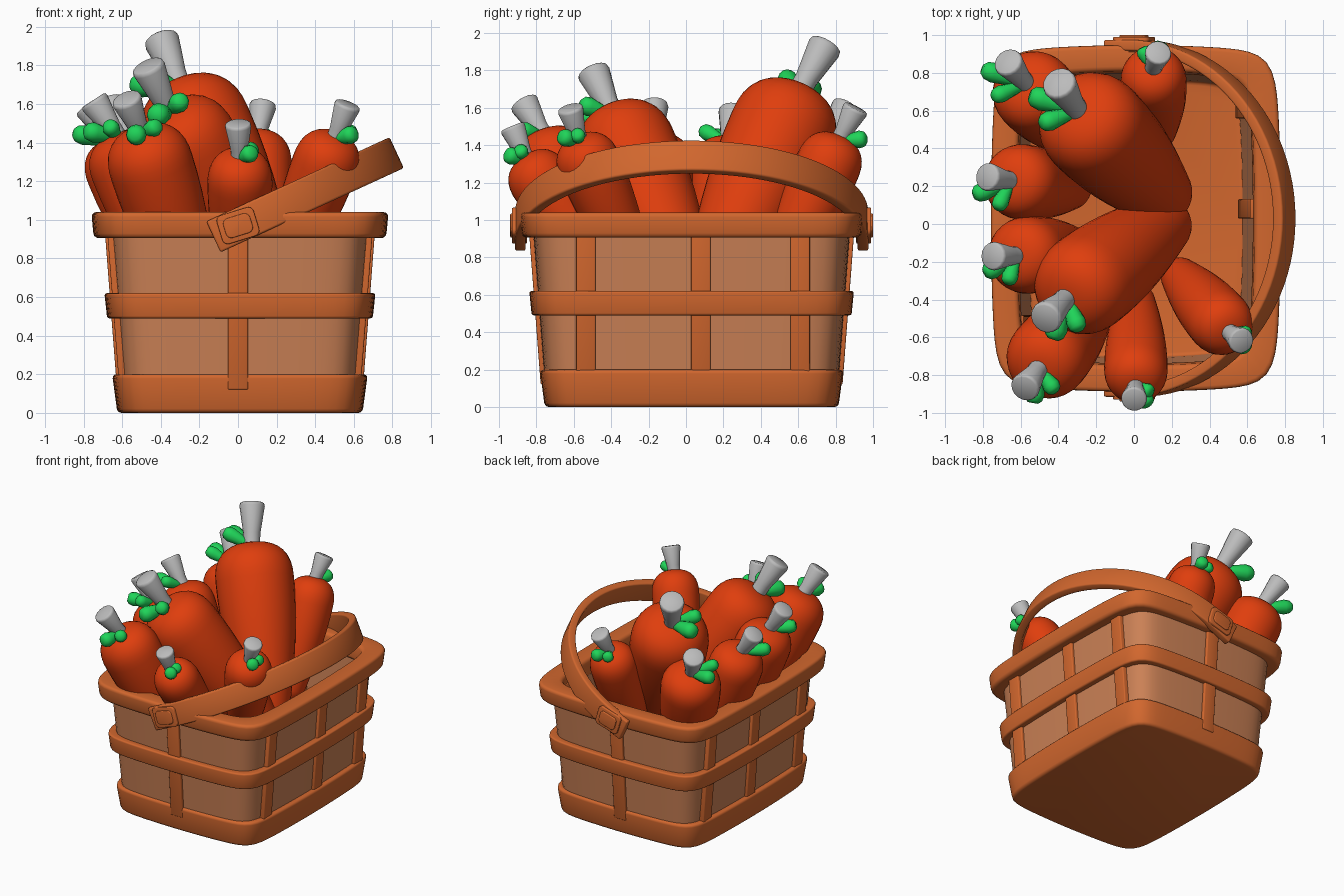
import bpy, bmesh, math
from mathutils import Vector, Matrix

if "Cube" in bpy.data.objects:
    bpy.data.objects.remove(bpy.data.objects["Cube"])

CX, CY = 0.01, 0.03      # basket centre


def material(name, rgb):
    m = bpy.data.materials.new(name)
    m.diffuse_color = (*rgb, 1)
    m.use_nodes = True
    m.node_tree.nodes["Principled BSDF"].inputs["Base Color"].default_value = m.diffuse_color
    return m


WOOD = material("orange_wood", (0.64, 0.135, 0.027))
PANEL = material("pale_wood", (0.60, 0.22, 0.092))
CARROT = material("carrot_orange", (0.74, 0.048, 0.004))
GREEN = material("leaf_green", (0.014, 0.66, 0.10))
GREY = material("stem_grey", (0.50, 0.50, 0.50))


def finish(name, bm, mat, bevel=0.0, angle=40):
    """Turn a bmesh into a bevelled, smooth-by-angle object."""
    bmesh.ops.recalc_face_normals(bm, faces=bm.faces)
    me = bpy.data.meshes.new(name)
    bm.to_mesh(me)
    bm.free()
    me.materials.append(mat)
    ob = bpy.data.objects.new(name, me)
    bpy.context.collection.objects.link(ob)
    bpy.ops.object.select_all(action='DESELECT')
    bpy.context.view_layer.objects.active = ob
    ob.select_set(True)
    if bevel:
        mod = ob.modifiers.new("bevel", 'BEVEL')
        mod.width, mod.segments = bevel, 3
        mod.limit_method, mod.angle_limit = 'ANGLE', math.radians(40)
        bpy.ops.object.modifier_apply(modifier=mod.name)
    bpy.ops.object.shade_smooth_by_angle(angle=math.radians(angle))
    return ob


def loft(name, rings, mat, cyclic=False, caps=False, bevel=0.0, angle=40):
    """Skin a list of point rings."""
    bm = bmesh.new()
    vs = [[bm.verts.new(p) for p in r] for r in rings]
    n = len(vs[0])
    pairs = list(zip(vs, vs[1:])) + ([(vs[-1], vs[0])] if cyclic else [])
    for a, b in pairs:
        for i in range(n):
            j = (i + 1) % n
            bm.faces.new((a[i], a[j], b[j], b[i]))
    if caps:
        bm.faces.new(vs[0])
        bm.faces.new(vs[-1])
    return finish(name, bm, mat, bevel, angle)


def outline(hx, hy, z, n=128):
    """Rounded rectangle with gently bulging sides."""
    pts = []
    for i in range(n):
        a = 2 * math.pi * i / n
        c, s = math.cos(a), math.sin(a)
        r = (abs(c) ** 10 + abs(s) ** 10) ** -0.1
        u, v = c * r, s * r
        pts.append((CX + hx * u * (1 - .04 * v * v), CY + hy * v * (1 - .04 * u * u), z))
    return pts


# ---- basket body: walls, bottom tray, middle band, rim
def band(name, lo, hi, thick, mat, bevel):
    inner = [(x - thick, y - thick, z) for x, y, z in (hi, lo)]
    loft(name, [outline(*p) for p in (lo, hi, *inner)], mat, cyclic=True, bevel=bevel)


band("basket_wall", (.615, .785, .12), (.68, .85, .97), .05, PANEL, 0)
band("middle_band", (.688, .855, .49), (.702, .868, .62), .06, WOOD, .012)
band("rim", (.757, .905, .905), (.77, .92, 1.04), .14, WOOD, .025)
loft("bottom_tray", [outline(*p) for p in
     ((.635, .785, 0), (.662, .812, .2), (.58, .74, .2), (.575, .735, .1))],
     WOOD, caps=True, bevel=.022)


# ---- upright slats following the sloping walls
def slat(name, axis, sign, off):
    rings = []
    for z in (.12, .97):
        t = (z - .12) / .85
        hx, hy = .615 + .065 * t, .785 + .065 * t
        main, cross = (hx, hy) if axis == 'x' else (hy, hx)
        d = main * (1 - .04 * (off / cross) ** 2)
        ring = []
        for dd, w in ((d - .075, -.052), (d + .022, -.052), (d + .022, .052), (d - .075, .052)):
            p = (sign * dd, off + w) if axis == 'x' else (off + w, sign * dd)
            ring.append((CX + p[0], CY + p[1], z))
        rings.append(ring)
    loft(name, rings, WOOD, caps=True, bevel=.008)


for s in (-1, 1):
    for k, off in enumerate((-.565, .05, .58)):
        slat(f"side_slat_{k}_{s}", 'x', s, off)
    slat(f"end_slat_{s}", 'y', s, -.01)

# ---- tilted hoop handle, swept in its own plane then rotated about the pins
TILT = Matrix.Translation((0, CY, .97)) @ Matrix.Rotation(-math.radians(24.7), 4, 'Y')
path = [(-.14, -1), (-.07, -1)]
path += [(math.sin(a), -math.cos(a)) for a in (math.pi * i / 48 for i in range(49))]
path += [(-.07, 1), (-.14, 1)]
rings = []
for u, v in path:
    ring = []
    for inset, w in ((0, -.088), (0, .088), (.058, .088), (.058, -.088)):
        uu = u * (.905 - inset) if u > 0 else u
        ring.append(TILT @ Vector((uu, v * (.945 - inset), w)))
    rings.append(ring)
loft("handle", rings, WOOD, caps=True, bevel=.012)


# ---- square clasps on both pivots
def plate(name, sx, sz, y0, y1):
    bm = bmesh.new()
    rot = Matrix.Translation((0, 0, .97)) @ Matrix.Rotation(-math.radians(17), 4, 'Y')
    bmesh.ops.create_cube(bm, size=1, matrix=rot @ Matrix.Translation((0, (y0 + y1) / 2, 0))
                          @ Matrix.Diagonal((sx, abs(y1 - y0), sz, 1)))
    upright = [e for e in bm.edges
               if abs((e.verts[0].co - e.verts[1].co).normalized().y) > .9]
    bmesh.ops.bevel(bm, geom=upright, offset=.03, segments=4, affect='EDGES', profile=.5)
    finish(name, bm, WOOD, .006)


for s in (-1, 1):
    plate(f"clasp_{s}", .20, .155, CY + s * .88, CY + s * .96)
    plate(f"clasp_button_{s}", .145, .105, CY + s * .93, CY + s * .97)


# ---- carrots
def lathe(name, base, end, profile, mat, segs=32, angle=50):
    """Revolve (fraction, radius) points about the line base-end."""
    axis = end - base
    q = axis.to_track_quat('Z', 'Y')
    rings = []
    for t, r in profile:
        c = base + axis * t
        rings.append([c + q @ Vector((r * math.cos(2 * math.pi * i / segs),
                                      r * math.sin(2 * math.pi * i / segs), 0))
                      for i in range(segs)])
    loft(name, rings, mat, caps=True, angle=angle)


def body_radius(t):
    r = .5 + .5 * math.sin(min(t / .8, 1) * math.pi / 2)
    if t < .1:
        r *= math.sqrt(max(0, 1 - (1 - t / .1) ** 2))
    if t > .8:
        r *= max(0, 1 - ((t - .8) / .2) ** 2.5) ** .4
    return r


STEPS = [.001, .01, .025, .05, .075, .1, .2, .3, .4, .5, .6, .7, .8,
         .84, .88, .915, .945, .965, .98, .99, .996, .9995]

# name: tip, head, radius, stem top, leaf tip
carrots = {
    "big_back":    ((.20, .10, .55), (-.31, .61, 1.70), .285, (-.40, .75, 1.94), (-.56, .64, 1.72)),
    "big_front":   ((.22, .05, .55), (-.37, -.40, 1.58), .265, (-.47, -.50, 1.80), (-.39, -.62, 1.56)),
    "back_left":   ((-.30, .45, .55), (-.58, .75, 1.43), .22, (-.67, .86, 1.61), (-.81, .78, 1.47)),
    "left_rear":   ((-.30, .19, .55), (-.66, .23, 1.43), .20, (-.78, .25, 1.59), (-.83, .12, 1.46)),
    "left_front":  ((-.28, -.14, .55), (-.63, -.17, 1.45), .205, (-.75, -.17, 1.62), (-.77, -.29, 1.47)),
    "front_left":  ((-.20, -.40, .50), (-.51, -.77, 1.47), .22, (-.58, -.87, 1.63), (-.50, -.95, 1.45)),
    "front_mid":   ((.01, -.35, .60), (.01, -.87, 1.34), .168, (0, -.93, 1.50), (.09, -.95, 1.36)),
    "front_right": ((.21, -.24, .65), (.51, -.58, 1.44), .172, (.57, -.62, 1.60), (.62, -.65, 1.45)),
    "back_right":  ((.12, .45, .60), (.10, .83, 1.45), .175, (.13, .91, 1.60), (.12, .97, 1.43)),
}
for name, (tip, head, r, stem, leaf) in carrots.items():
    tip, head, stem, leaf = map(Vector, (tip, head, stem, leaf))
    lathe(name + "_carrot", tip, head, [(t, r * body_radius(t)) for t in STEPS], CARROT)
    axis = (head - tip).normalized()
    root = head - axis * .03
    sr = .035 + .2 * r        # stem flares towards its cut end
    lathe(name + "_stem", root, stem, [(0, sr * .65), (.3, sr * .68), (.92, sr), (.98, sr * .95), (1, sr * .85)],
          GREY, 16)
    # two stubby leaves beside the stem
    d = leaf - root
    for k, (turn, size) in enumerate(((-12, 1), (38, .85))):
        e = root + (Matrix.Rotation(math.radians(turn), 3, axis) @ d) * size
        lr = sr * .62 * (1.1 if k == 0 else .95)
        lathe(f"{name}_leaf_{k}", root, e,
              [(0, lr * .5), (.35, lr * .7), (.75, lr), (.92, lr * .85), (1, lr * .5)], GREEN, 12)
